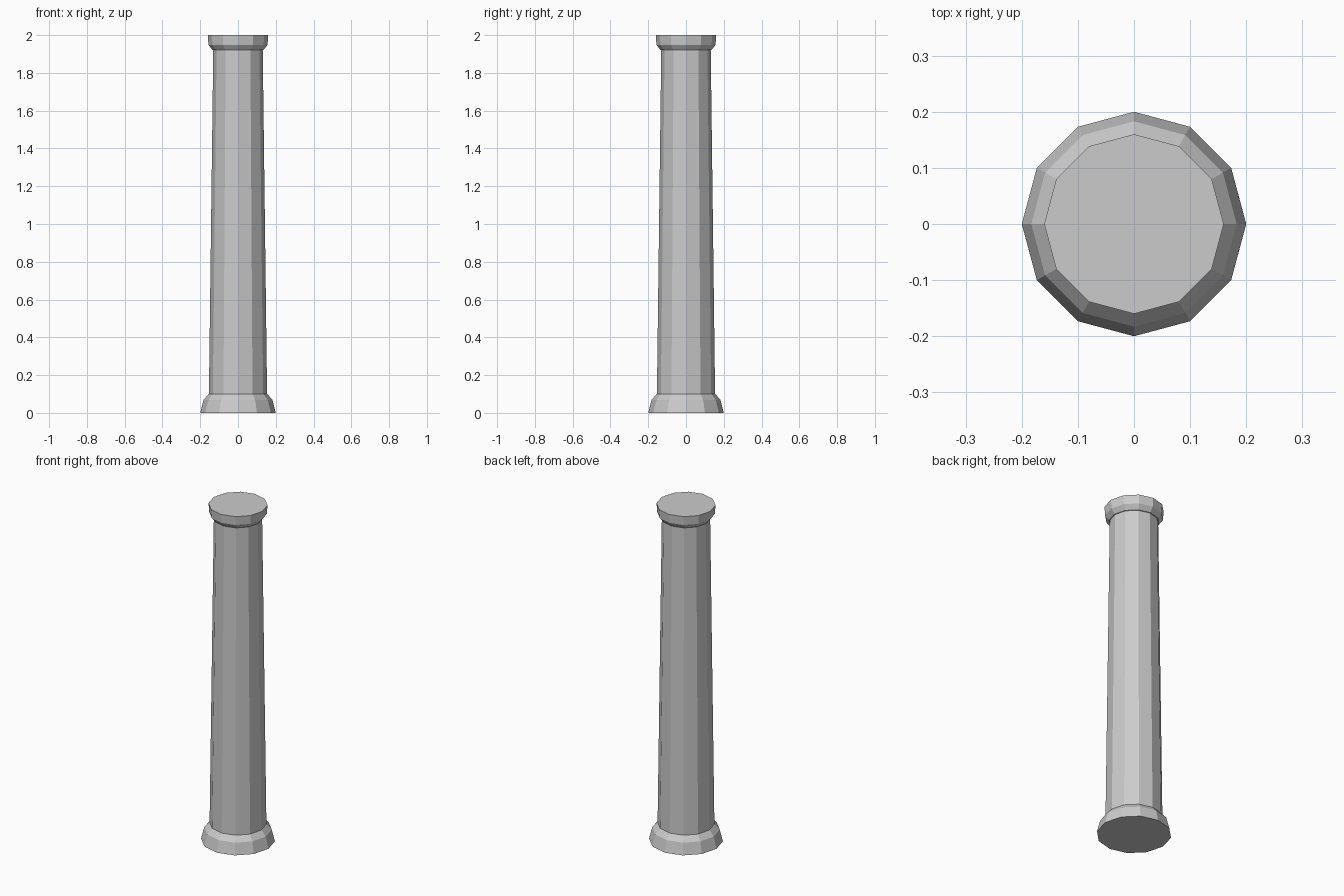
import bpy, bmesh
from math import cos, sin, tau

if "Cube" in bpy.data.objects:
    bpy.data.objects.remove(bpy.data.objects["Cube"])

SIDES = 12


def lathe(name, profile):
    """Spin a (radius, z) profile into a closed flat-shaded solid."""
    bm = bmesh.new()
    rings = [[bm.verts.new((r * cos(tau * i / SIDES), r * sin(tau * i / SIDES), z))
              for i in range(SIDES)] for r, z in profile]
    for low, high in zip(rings, rings[1:]):
        for i in range(SIDES):
            j = (i + 1) % SIDES
            bm.faces.new((low[i], low[j], high[j], high[i]))
    bm.faces.new(rings[0][::-1])
    bm.faces.new(rings[-1])
    mesh = bpy.data.meshes.new(name)
    bm.to_mesh(mesh)
    bm.free()
    obj = bpy.data.objects.new(name, mesh)
    bpy.context.collection.objects.link(obj)
    return obj


# Column: flared base, tapered shaft and flared capital in one outline
base = [(0.2, 0.0), (0.183, 0.068), (0.157, 0.098)]
shaft = [(0.154, 0.099), (0.131, 1.92)]
capital = [(0.135, 1.921), (0.156, 1.948), (0.16, 2.0)]
lathe("column", base + shaft + capital)
